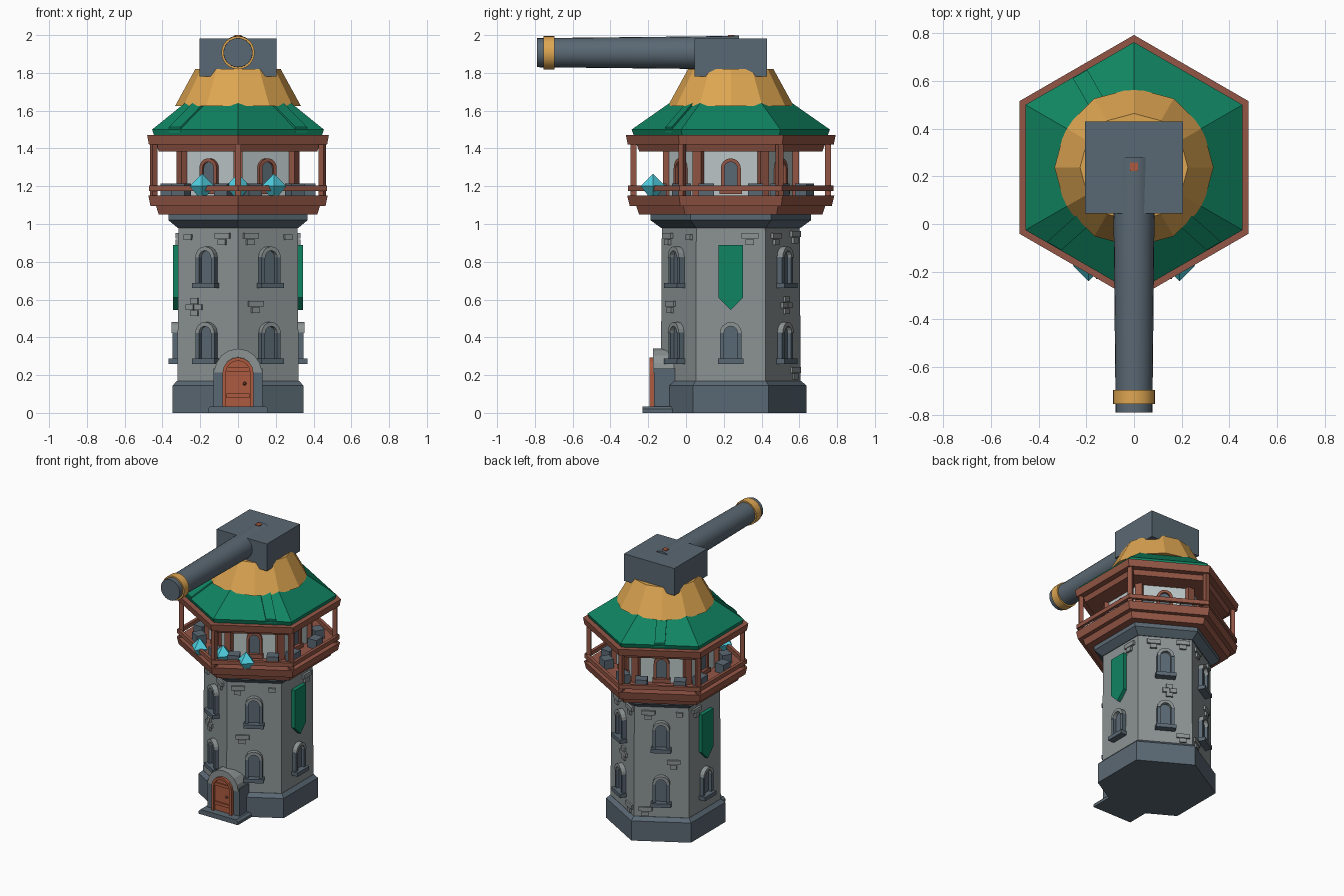
import bpy, bmesh
from math import cos, sin, pi, radians
from mathutils import Matrix, Vector

old = bpy.data.objects.get("Cube")
if old:
    bpy.data.objects.remove(old)

CY = 0.237          # tower axis offset along y
K = cos(pi / 6)     # hexagon apothem / radius
FACES = [0, 60, 120, 180, 240, 300]


def material(name, rgb):
    lin = [((c / 255 + 0.055) / 1.055) ** 2.4 for c in rgb] + [1]
    m = bpy.data.materials.new(name)
    m.use_nodes = True
    m.diffuse_color = lin
    m.node_tree.nodes["Principled BSDF"].inputs["Base Color"].default_value = lin
    return m


STONE = material("grey stone", (140, 147, 147))
SLATE = material("dark slate", (90, 104, 115))
WOOD = material("red brown wood", (147, 86, 69))
DOOR = material("rust wood", (172, 90, 62))
GREEN = material("green", (16, 132, 97))
GOLD = material("brass", (222, 166, 82))
PLASTER = material("pale plaster", (187, 197, 198))
CYAN = material("cyan crystal", (80, 208, 225))


def finish(name, bm, mat, smooth=False):
    bmesh.ops.recalc_face_normals(bm, faces=bm.faces)
    me = bpy.data.meshes.new(name)
    bm.to_mesh(me)
    bm.free()
    ob = bpy.data.objects.new(name, me)
    me.materials.append(mat)
    bpy.context.collection.objects.link(ob)
    if smooth:
        bpy.ops.object.select_all(action='DESELECT')
        ob.select_set(True)
        bpy.context.view_layer.objects.active = ob
        bpy.ops.object.shade_smooth_by_angle(angle=radians(35))
    return ob


def lathe(name, profile, mat, n=6, mtx=None, closed=False, smooth=False):
    """Stack of n-sided rings (radius, height) round the tower axis."""
    mtx = mtx or Matrix.Translation((0, CY, 0))
    bm = bmesh.new()
    rings = [[bm.verts.new(mtx @ Vector((r * cos(pi / 2 + 2 * pi * i / n),
                                         r * sin(pi / 2 + 2 * pi * i / n), z)))
              for i in range(n)] for r, z in profile]
    pairs = list(zip(rings, rings[1:]))
    if closed:
        pairs.append((rings[-1], rings[0]))
    else:
        bm.faces.new(rings[0])
        bm.faces.new(rings[-1])
    for a, b in pairs:
        for i in range(n):
            j = (i + 1) % n
            bm.faces.new((a[i], a[j], b[j], b[i]))
    return finish(name, bm, mat, smooth)


def on_face(angle, dist, t=0, z=0):
    """Frame on a wall: local x along it, y up, z outwards."""
    a = radians(angle)
    n, u = Vector((cos(a), sin(a), 0)), Vector((-sin(a), cos(a), 0))
    o = n * dist + u * t + Vector((0, CY, z))
    return Matrix(((u.x, 0, n.x, o.x), (u.y, 0, n.y, o.y), (0, 1, 0, o.z), (0, 0, 0, 1)))


def plate(bm, outline, depth, mtx, back=-0.01):
    lo = [bm.verts.new(mtx @ Vector((x, y, back))) for x, y in outline]
    hi = [bm.verts.new(mtx @ Vector((x, y, depth))) for x, y in outline]
    bm.faces.new(lo[::-1])
    bm.faces.new(hi)
    for i in range(len(lo)):
        j = (i + 1) % len(lo)
        bm.faces.new((lo[i], lo[j], hi[j], hi[i]))


def rect(x0, x1, y0, y1):
    return [(x0, y0), (x1, y0), (x1, y1), (x0, y1)]


def arc(r, y):
    return [(r * cos(pi * i / 8), y + r * sin(pi * i / 8)) for i in range(9)]


def arch(r, y0, spring):
    return [(-r, y0), (r, y0)] + arc(r, spring)


def arch_ring(ro, ri, spring, leg=0):
    legs_o, legs_i = ([(ro, leg)], [(ri, leg)]) if leg else ([], [])
    left_o, left_i = ([(-ro, leg)], [(-ri, leg)]) if leg else ([], [])
    return legs_o + arc(ro, spring) + left_o + left_i + arc(ri, spring)[::-1] + legs_i


# Tower body, gallery deck and roof
lathe("base_plinth", [(0.4, 0), (0.4, 0.145), (0.372, 0.17)], SLATE)
lathe("tower_wall", [(0.37, 0.16), (0.365, 0.985)], STONE)
lathe("cornice", [(0.37, 0.98), (0.425, 1.02), (0.425, 1.06)], SLATE)
lathe("deck_lower", [(0.485, 1.05), (0.502, 1.1)], WOOD)
lathe("deck_upper", [(0.535, 1.095), (0.548, 1.15)], WOOD)
lathe("gallery_room", [(0.342, 1.14), (0.342, 1.4)], PLASTER)
lathe("gallery_rail", [(0.52, 1.175), (0.545, 1.175), (0.545, 1.205), (0.52, 1.205)],
      WOOD, closed=True)
lathe("eave_beam", [(0.485, 1.385), (0.5, 1.425)], WOOD)
lathe("eave_rim", [(0.545, 1.42), (0.555, 1.47)], WOOD)
lathe("hex_roof", [(0.51, 1.46), (0.525, 1.5), (0.325, 1.64)], GREEN)
lathe("roof_collar", [(0.333, 1.625), (0.226, 1.82)], GOLD, n=12)

# Corner posts
posts, pilasters = bmesh.new(), bmesh.new()
for a in FACES:
    plate(posts, rect(-0.015, 0.015, 1.14, 1.43), 0.015, on_face(a + 30, 0.515), -0.015)
    plate(pilasters, rect(-0.025, 0.025, 1.14, 1.4), 0.02, on_face(a + 30, 0.34), -0.03)
finish("gallery_posts", posts, WOOD)
finish("room_pilasters", pilasters, WOOD)

# Raised strips on the roof
strips = bmesh.new()
for a, t0, t1 in ((120, 0, 0), (240, -0.125, -0.07), (300, 0.125, 0.07)):
    verts = []
    for lift in (-0.015, 0.014):
        for d, z, t in ((0.452, 1.5, t0), (0.285, 1.635, t1)):
            for s in (-0.035, 0.035):
                verts.append(strips.verts.new(on_face(a, d, t + s, z + lift).translation))
    bmesh.ops.convex_hull(strips, input=verts)
finish("roof_strips", strips, GREEN)

# Wall windows, gallery windows and parapet blocks
panes, jambs, arches, frames, blocks = [bmesh.new() for _ in range(5)]
for a in FACES:
    for z in ((0.26,) if a in (0, 180) else (0.26, 0.66)):
        m = on_face(a, 0.318, 0, z)
        plate(panes, arch(0.042, 0.02, 0.163), 0.008, m)
        plate(jambs, rect(-0.068, 0.068, 0, 0.028), 0.05, m)
        for s in (-1, 1):
            plate(jambs, rect(s * 0.047 - 0.011, s * 0.047 + 0.011, 0.025, 0.165), 0.03, m)
        plate(arches, arch_ring(0.058, 0.036, 0.163), 0.034, m)
    m = on_face(a, 0.296, 0, 1.16)
    plate(panes, arch(0.04, 0.0, 0.135), 0.008, m)
    plate(frames, arch_ring(0.053, 0.034, 0.135, 0.02), 0.022, m)
    plate(frames, rect(-0.06, 0.06, 0.0, 0.03), 0.03, m)
    for t in (-0.13, 0.13):
        plate(blocks, rect(-0.04, 0.04, 1.14, 1.215), 0.035, on_face(a, 0.375, t), -0.035)
finish("window_panes", panes, SLATE)
finish("window_jambs", jambs, SLATE)
finish("window_arches", arches, STONE)
finish("gallery_window_frames", frames, WOOD)
finish("parapet_blocks", blocks, SLATE)

# Loose bricks on the walls: (face, along, height, pattern)
PAIR = [(-0.02, 0.017), (0.025, 0.017), (0, -0.017)]
CROSS = [(0, 0.032), (-0.025, 0), (0.025, 0), (0, -0.032)]
bricks = bmesh.new()
for a, t, z, pattern in (
        (300, -0.11, 0.92, PAIR), (300, 0.12, 0.93, [(0, 0)]), (300, -0.08, 0.56, PAIR),
        (240, 0.09, 0.92, PAIR), (240, -0.12, 0.93, [(0, 0)]), (240, -0.08, 0.56, CROSS),
        (0, 0.1, 0.92, PAIR), (180, -0.1, 0.92, PAIR),
        (60, -0.08, 0.92, PAIR), (60, 0.12, 0.93, PAIR), (60, 0.03, 0.57, CROSS),
        (60, 0.12, 0.21, PAIR), (120, -0.09, 0.92, PAIR), (120, 0.12, 0.93, [(0, 0)]),
        (120, 0.08, 0.56, PAIR), (120, -0.11, 0.21, PAIR)):
    for dx, dz in pattern:
        plate(bricks, rect(-0.023, 0.023, -0.015, 0.015), 0.014,
              on_face(a, 0.318, t + dx, z + dz))
finish("loose_bricks", bricks, STONE)

# Banners on the two sides
banners = bmesh.new()
for a in (0, 180):
    plate(banners, [(-0.065, 0.61), (0, 0.545), (0.065, 0.61), (0.065, 0.89), (-0.065, 0.89)],
          0.027, on_face(a, 0.317))
finish("side_banners", banners, GREEN)

# Door on the front corner
m = on_face(270, CY)
bm = bmesh.new()
plate(bm, [(-0.16, 0), (0.16, 0), (0.16, 0.02), (0.145, 0.035), (-0.145, 0.035), (-0.16, 0.02)],
      0.23, m, 0.05)
finish("door_step", bm, SLATE)
bm = bmesh.new()
for s in (-1, 1):
    plate(bm, rect(s * 0.105 - 0.025, s * 0.105 + 0.025, 0.03, 0.235), 0.17, m, 0.04)
finish("door_jambs", bm, SLATE)
bm = bmesh.new()
plate(bm, arch_ring(0.125, 0.08, 0.215), 0.175, m, 0.04)
finish("door_arch", bm, STONE)
bm = bmesh.new()
plate(bm, arch(0.082, 0.03, 0.212), 0.176, m, 0.06)
plate(bm, arch_ring(0.082, 0.064, 0.212, 0.035), 0.194, m, 0.17)
for z in (0.08, 0.22):
    plate(bm, rect(-0.06, 0.06, z, z + 0.022), 0.186, m, 0.17)
finish("door_panel", bm, DOOR)
bm = bmesh.new()
bmesh.ops.create_icosphere(bm, subdivisions=1, radius=0.011,
                           matrix=Matrix.Translation((0.035, -0.183, 0.155)))
finish("door_knob", bm, WOOD)

# Crystals on the front of the gallery
for i, x in enumerate((-0.19, 0, 0.19)):
    lathe("crystal_%d" % (i + 1), [(0.025, 1.15), (0.065, 1.2), (0.002, 1.265)], CYAN, n=4,
          mtx=Matrix.Translation((x, -0.175, 0)))

# Cannon: housing, barrel, muzzle band and sight
bm = bmesh.new()
bmesh.ops.create_cube(bm, size=1, matrix=Matrix.Translation((0, CY, 1.882))
                      @ Matrix.Diagonal((0.41, 0.385, 0.2, 1)))
finish("cannon_housing", bm, SLATE)
along = Matrix.Translation((0, 0, 1.907)) @ Matrix.Rotation(pi / 2, 4, 'X')
lathe("cannon_barrel", [(0.09, -0.28), (0.086, -0.05), (0.077, 0.79)], SLATE, n=24,
      mtx=along, smooth=True)
lathe("muzzle_band", [(0.07, 0.695), (0.088, 0.695), (0.088, 0.755), (0.07, 0.755)], GOLD, n=24,
      mtx=along, closed=True, smooth=True)
bm = bmesh.new()
bmesh.ops.create_cube(bm, size=1, matrix=Matrix.Translation((0, 0.24, 1.992))
                      @ Matrix.Diagonal((0.035, 0.035, 0.016, 1)))
finish("cannon_sight", bm, DOOR)
